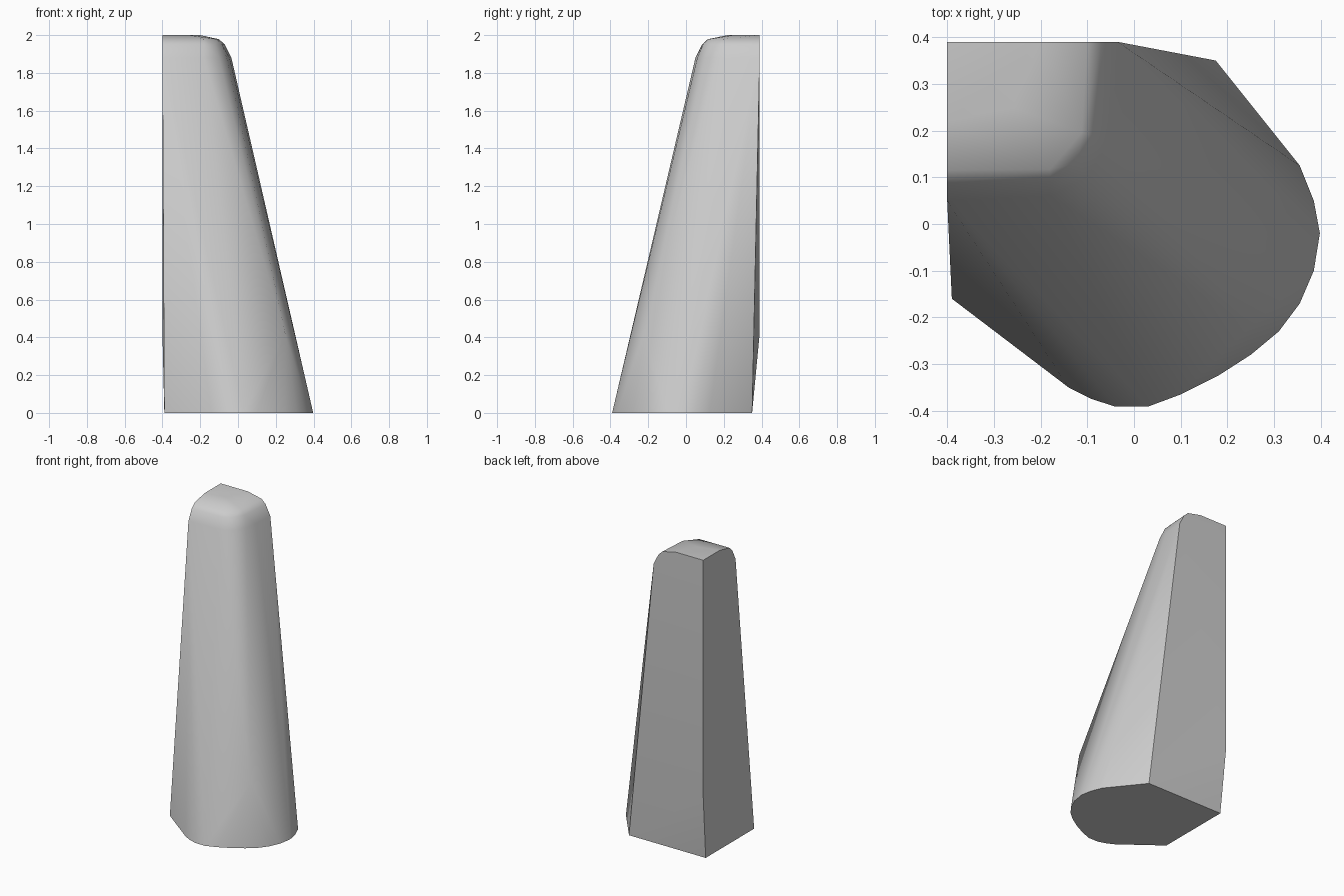
import bpy
import bmesh
import math

if "Cube" in bpy.data.objects:
    bpy.data.objects.remove(bpy.data.objects["Cube"], do_unlink=True)

# Plain grey material
grey = bpy.data.materials.new("plain_grey")
grey.use_nodes = True
colour = (0.6, 0.6, 0.6, 1)
grey.diffuse_color = colour
grey.node_tree.nodes["Principled BSDF"].inputs["Base Color"].default_value = colour

# Horizontal sections of the tapered post, keyed by height
sections = {
    # rounded foot with a square back corner
    0.0: [(-.39, .35), (.175, .35), (.355, .125), (.385, .05), (.398, -.02),
          (.385, -.1), (.355, -.17), (.31, -.23), (.25, -.28), (.18, -.325),
          (.1, -.365), (.03, -.391), (-.04, -.391), (-.09, -.375),
          (-.14, -.35), (-.39, -.16)],
    # back corner becomes upright, front corner swells slightly
    0.42: [(-.4, .39), (.25, -.22)],
    # shoulder
    1.88: [(-.4, .05), (-.18, .06), (-.1, .1), (-.06, .17), (-.045, .25), (-.035, .39)],
    1.95: [(-.4, .085), (-.18, .09), (-.12, .13), (-.085, .19), (-.07, .39)],
    # crown
    1.978: [(-.4, .115), (-.18, .117), (-.112, .195), (-.1, .39)],
    2.0: [(-.4, .22), (-.26, .25), (-.2, .39), (-.4, .39)],
}

# Stretch a skin around the sections
bm = bmesh.new()
for z, outline in sections.items():
    for x, y in outline:
        bm.verts.new((x, y, z))
result = bmesh.ops.convex_hull(bm, input=bm.verts)
loose = [v for v in bm.verts if not v.link_faces]
bmesh.ops.delete(bm, geom=loose, context='VERTS')
bmesh.ops.dissolve_limit(bm, angle_limit=math.radians(0.5),
                         verts=bm.verts, edges=bm.edges)
bmesh.ops.recalc_face_normals(bm, faces=bm.faces)
mesh = bpy.data.meshes.new("tapered_post")
bm.to_mesh(mesh)
bm.free()
mesh.materials.append(grey)

post = bpy.data.objects.new("tapered_post", mesh)
bpy.context.collection.objects.link(post)
bpy.ops.object.select_all(action='DESELECT')
post.select_set(True)
bpy.context.view_layer.objects.active = post
bpy.ops.object.shade_smooth_by_angle(angle=math.radians(35))
